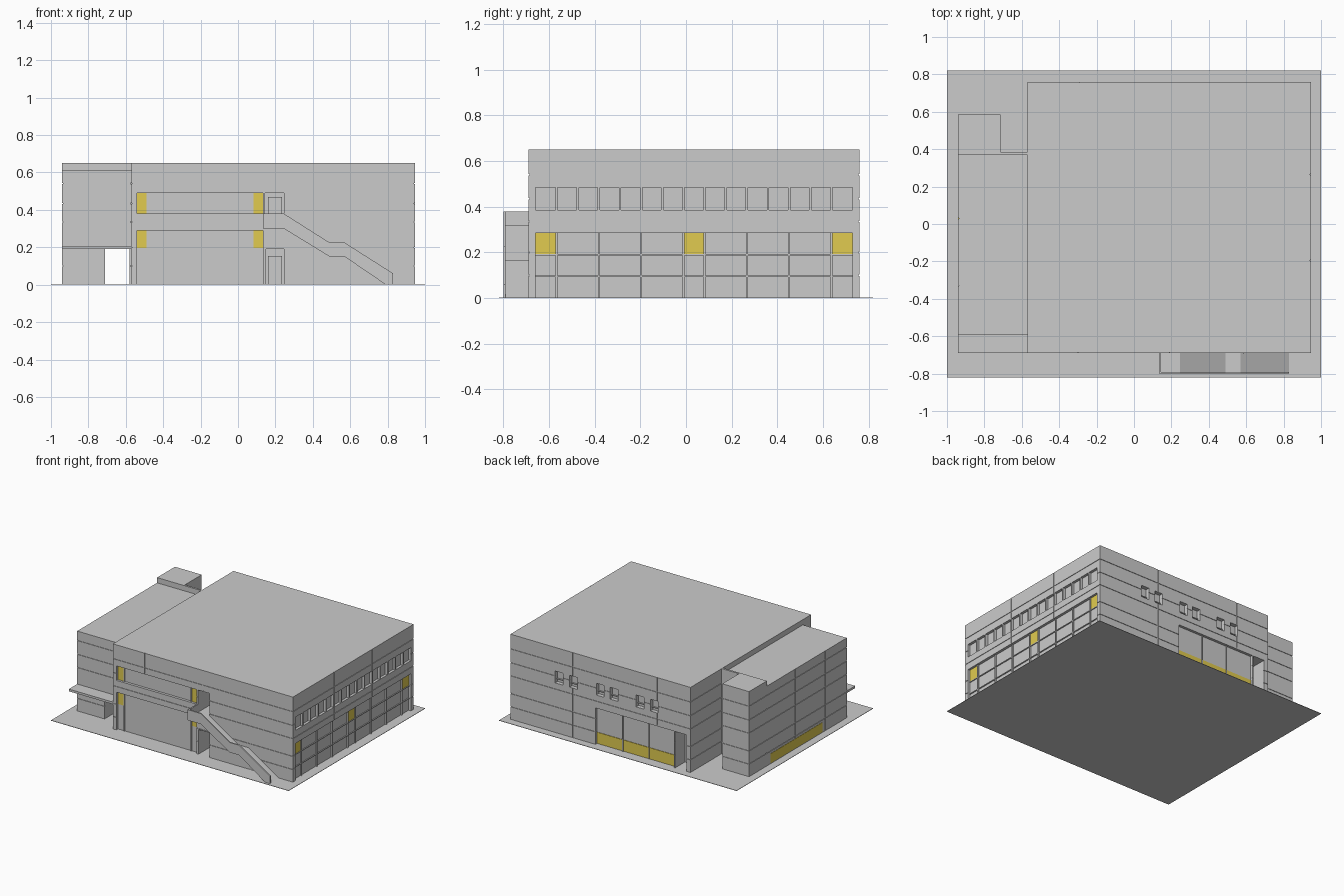
import bpy, bmesh

if "Cube" in bpy.data.objects:
    bpy.data.objects.remove(bpy.data.objects["Cube"])

YELLOW = bpy.data.materials.new("yellow_panel")
YELLOW.diffuse_color = (0.75, 0.6, 0.08, 1)
YELLOW.use_nodes = True
YELLOW.node_tree.nodes["Principled BSDF"].inputs["Base Color"].default_value = YELLOW.diffuse_color


def finish(name, bm, mat=None):
    bmesh.ops.recalc_face_normals(bm, faces=bm.faces)
    me = bpy.data.meshes.new(name)
    bm.to_mesh(me)
    bm.free()
    ob = bpy.data.objects.new(name, me)
    bpy.context.collection.objects.link(ob)
    if mat:
        me.materials.append(mat)
    return ob


def boxes(name, items, mat=None):
    """One object made of boxes (x0, x1, y0, y1, z0, z1)."""
    bm = bmesh.new()
    for x0, x1, y0, y1, z0, z1 in items:
        for v in bmesh.ops.create_cube(bm, size=1)["verts"]:
            v.co.x = x0 if v.co.x < 0 else x1
            v.co.y = y0 if v.co.y < 0 else y1
            v.co.z = z0 if v.co.z < 0 else z1
    return finish(name, bm, mat)


def prism(name, pts, y0, y1):
    """Side profile in x, z extruded along y."""
    bm = bmesh.new()
    f = bm.faces.new([bm.verts.new((x, y0, z)) for x, z in pts])
    ext = bmesh.ops.extrude_face_region(bm, geom=[f])["geom"]
    for v in ext:
        if isinstance(v, bmesh.types.BMVert):
            v.co.y = y1
    return finish(name, bm)


def clad_block(name, x0, x1, y0, y1, top):
    """Block with thin horizontal joints running all round."""
    g, d = 0.0025, 0.004
    levels = [(0, 0)]
    for z in COURSES:
        levels += [(z - g, 0), (z - g, d), (z + g, d), (z + g, 0)]
    levels.append((top, 0))
    bm = bmesh.new()
    rings = [[bm.verts.new(p) for p in ((x0 + i, y0 + i, z), (x1 - i, y0 + i, z),
                                       (x1 - i, y1 - i, z), (x0 + i, y1 - i, z))]
             for z, i in levels]
    for a, b in zip(rings, rings[1:]):
        for k in range(4):
            bm.faces.new((a[k], a[k - 3], b[k - 3], b[k]))
    bm.faces.new(rings[0])
    bm.faces.new(rings[-1])
    return finish(name, bm)


def cut(ob, name, items):
    c = boxes(name, items)
    c.hide_render = True
    c.hide_viewport = True
    c.display_type = 'WIRE'
    m = ob.modifiers.new(name, 'BOOLEAN')
    m.operation, m.object, m.solver = 'DIFFERENCE', c, 'EXACT'


COURSES = [0.1, 0.2, 0.335, 0.435, 0.54]
X0, X1, Y0, Y1 = -0.57, 0.945, -0.69, 0.76   # main block
D = 0.02                                     # window recess depth
BAY = 1.39 / 15                              # right side window bay
BACK_WIN = [0.537, 0.415, 0.19, 0.075, -0.145, -0.265]

# Ground slab
boxes("ground_slab", [(-1, 1, -0.82, 0.82, 0, 0.003)])

# Main block with window bands, door niches and vertical joints
main = clad_block("main_block", X0, X1, Y0, Y1, 0.65)
cut(main, "main_recess_cutter", [
    (-0.54, 0.135, Y0 - 0.1, Y0 + D, 0.38, 0.49),
    (-0.54, 0.135, Y0 - 0.1, Y0 + D, -0.1, 0.29),
    (0.145, 0.245, Y0 - 0.1, Y0 + 0.16, 0.32, 0.49),
    (0.15, 0.245, Y0 - 0.1, Y0 + 0.16, -0.1, 0.19),
    (X1 - D, X1 + 0.1, -0.66, 0.73, 0.385, 0.485),
    (X1 - D, X1 + 0.1, -0.66, 0.73, -0.1, 0.285),
    (-0.43, 0.23, Y1 - D, Y1 + 0.1, -0.1, 0.28),
    (-0.535, -0.44, Y1 - 0.12, Y1 + 0.1, -0.1, 0.28),
] + [(x - 0.033, x + 0.033, Y1 - 0.03, Y1 + 0.1, 0.38, 0.47) for x in BACK_WIN])
J = 0.0025
cut(main, "main_joint_cutter",
    [(x - J, x + J, Y0 - 0.1, Y0 + 0.004, 0.495, 0.7) for x in (-0.3, 0.19)]
    + [(x - J, x + J, Y0 - 0.1, Y0 + 0.004, -0.1, 0.7) for x in (0.585,)]
    + [(x - J, x + J, Y1 - 0.004, Y1 + 0.1, z, 0.7) for x, z in ((0.42, -0.1), (-0.29, 0.29))]
    + [(X1 - 0.004, X1 + 0.1, y - J, y + J, 0.29, 0.7) for y in (-0.195, 0.265)])

# Side wing, raised rear block and link wall with open passage
wing = clad_block("side_wing", -0.94, X0, -0.59, 0.37, 0.61)
link = boxes("link_wall", [(-0.715, X0, 0.37, 0.385, 0, 0.65)])
rear = clad_block("rear_block", -0.94, -0.715, 0.37, 0.585, 0.65)
cut(wing, "wing_cutter", [(-0.71, -0.58, -0.8, 0.6, -0.1, 0.19)])
cut(wing, "wing_joint_cutter",
    [(-1, -0.936, y - J, y + J, -0.1, 0.7) for y in (0.03, -0.33)])
cut(link, "link_cutter", [(-0.71, -0.58, 0.3, 0.5, -0.1, 0.19)])
boxes("entrance_canopy", [(-0.94, X0, -0.69, -0.59, 0.19, 0.207)])

# Front glazing bars and yellow end panels
yf = Y0 + D
boxes("front_mullions",
      [(x - 0.003, x + 0.003, yf - 0.008, yf, z0, z1)
       for x in (-0.485, 0.08) for z0, z1 in ((0.38, 0.49), (0, 0.29))])
boxes("front_yellow_panels",
      [(x, x + 0.055, yf - 0.003, yf, z0, z1)
       for x in (-0.54, 0.08) for z0, z1 in ((0.38, 0.49), (0.195, 0.29))], YELLOW)

# Right side fins above, curtain wall grid and yellow panels below
xr = X1 - D


def bay(i):
    return -0.66 + BAY * i


boxes("right_window_fins",
      [(xr, X1, bay(i) - 0.005, bay(i) + 0.005, 0.385, 0.485) for i in range(1, 15)])
boxes("right_mullions",
      [(xr, xr + 0.01, bay(i) - 0.004, bay(i) + 0.004, 0, 0.285)
       for i in (1, 3, 5, 7, 8, 10, 12, 14)]
      + [(xr, xr + 0.007, -0.66, 0.73, z - 0.003, z + 0.003) for z in (0.095, 0.19)])
boxes("right_yellow_panels",
      [(xr, xr + 0.003, bay(i), bay(i + 1), 0.19, 0.285) for i in (0, 7, 14)], YELLOW)

# Back glazing, window bars and low yellow strips
yb = Y1 - D
boxes("back_mullions",
      [(x - 0.003, x + 0.003, yb, yb + 0.008, 0, 0.28) for x in (0.01, -0.21)])
boxes("back_window_bars",
      [(x - 0.033, x + 0.033, Y1 - 0.03, Y1 - 0.02, 0.4, 0.406) for x in BACK_WIN])
boxes("back_yellow_strip", [(-0.43, 0.23, yb, yb + 0.004, 0.005, 0.09)], YELLOW)
boxes("wing_yellow_strip", [(-0.942, -0.93, -0.295, 0.33, 0.008, 0.08)], YELLOW)

# Doors inside the stair niches
boxes("stair_doors", [(0.16, 0.235, Y0 + 0.15, Y0 + 0.16, z, z + 0.15) for z in (0.003, 0.32)])

# Outside stair: sloped floor, outer parapet and landing end wall
prism("stair_floor", [(0.135, 0.32), (0.245, 0.32), (0.49, 0.165), (0.57, 0.165), (0.83, 0.002),
                      (0.79, 0), (0.57, 0.15), (0.49, 0.15), (0.245, 0.30), (0.135, 0.30)],
      -0.79, Y0)
prism("stair_parapet", [(0.135, 0.38), (0.245, 0.38), (0.49, 0.225), (0.57, 0.225), (0.83, 0.06),
                        (0.83, 0), (0.79, 0), (0.57, 0.15), (0.49, 0.15), (0.245, 0.30),
                        (0.135, 0.30)], -0.80, -0.79)
boxes("landing_end_wall", [(0.135, 0.145, -0.79, Y0, 0.30, 0.38)])
